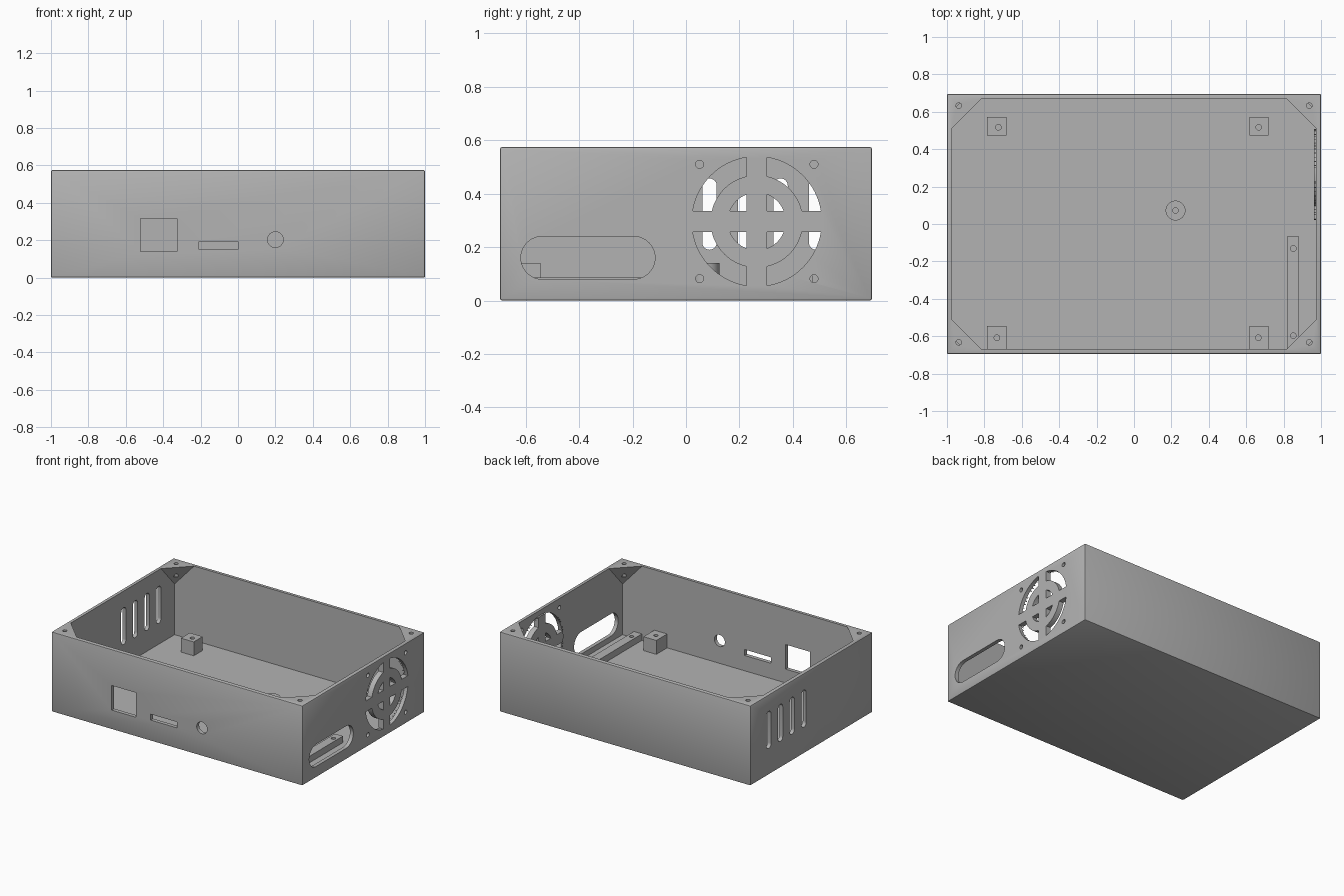
import bpy, bmesh
from math import sin, cos, pi, asin
from mathutils import Vector

if "Cube" in bpy.data.objects:
    bpy.data.objects.remove(bpy.data.objects["Cube"])

# Overall sizes
HX, HY, H = 1.0, 0.696, 0.575
IX, IY, FLOOR = 0.973, 0.668, 0.04
FAN_Y, FAN_Z, FAN_R, BAR = 0.265, 0.296, 0.243, 0.039

grey = bpy.data.materials.new("plain grey")
grey.use_nodes = True
colour = (0.45, 0.45, 0.45, 1)
grey.diffuse_color = colour
grey.node_tree.nodes["Principled BSDF"].inputs["Base Color"].default_value = colour


def prism(bm, pts, axis, a, b):
    """Extrude a 2D outline along an axis from a to b."""
    def place(u, v, t):
        return {"x": (t, u, v), "y": (u, t, v), "z": (u, v, t)}[axis]
    low = [bm.verts.new(place(u, v, a)) for u, v in pts]
    high = [bm.verts.new(place(u, v, b)) for u, v in pts]
    n = len(pts)
    faces = [bm.faces.new(low), bm.faces.new(high)]
    for i in range(n):
        j = (i + 1) % n
        faces.append(bm.faces.new((low[i], low[j], high[j], high[i])))
    bmesh.ops.recalc_face_normals(bm, faces=faces)


def rect(u0, u1, v0, v1):
    return [(u0, v0), (u1, v0), (u1, v1), (u0, v1)]


def arc(u, v, r, a0, a1, n):
    return [(u + r * cos(a0 + (a1 - a0) * i / n), v + r * sin(a0 + (a1 - a0) * i / n))
            for i in range(n + 1)]


def circle(u, v, r, n=32):
    return arc(u, v, r, 0, 2 * pi, n)[:-1]


def make(name, bm):
    mesh = bpy.data.meshes.new(name)
    bm.to_mesh(mesh)
    bm.free()
    mesh.materials.append(grey)
    ob = bpy.data.objects.new(name, mesh)
    bpy.context.collection.objects.link(ob)
    return ob


def boolean(ob, tool, operation):
    bpy.context.view_layer.objects.active = ob
    mod = ob.modifiers.new("boolean", "BOOLEAN")
    mod.operation, mod.solver, mod.object = operation, "EXACT", tool
    bpy.ops.object.modifier_apply(modifier=mod.name)


# Outer shell with softened edges
bm = bmesh.new()
prism(bm, rect(-HX, HX, -HY, HY), "z", 0, H)
bmesh.ops.bevel(bm, geom=bm.edges[:], offset=0.008, segments=2, profile=0.5, affect="EDGES")
case = make("case", bm)

# Cavity: its cut upper corners leave tapered screw gussets
bm = bmesh.new()
leg, drop, over = 0.155, 0.17, 0.03
top_leg = leg * (drop + over) / drop
for sx in (-1, 1):
    for sy in (-1, 1):
        for z in (FLOOR, H - drop):
            bm.verts.new((sx * IX, sy * IY, z))
        bm.verts.new((sx * (IX - top_leg), sy * IY, H + over))
        bm.verts.new((sx * IX, sy * (IY - top_leg), H + over))
bmesh.ops.convex_hull(bm, input=bm.verts[:])
cavity = make("cavity_cutter", bm)

# Raised fan grille pad inside the right wall
bm = bmesh.new()
prism(bm, circle(FAN_Y, FAN_Z, FAN_R, 64), "x", IX - 0.011, HX - 0.01)
pad = make("grille_pad", bm)

# All holes through walls, gussets and posts
bm = bmesh.new()
wall = (IX - 0.05, HX + 0.05)
for sy in (-1, 1):
    for sz in (-1, 1):
        def sector(outer, inner):
            a = asin(BAR / outer)
            pts = arc(0, 0, outer, a, pi / 2 - a, 16)
            if inner:
                b = asin(BAR / inner)
                pts += arc(0, 0, inner, pi / 2 - b, b, 16)
            else:
                pts.append((BAR, BAR))
            return [(FAN_Y + sy * u, FAN_Z + sz * v) for u, v in pts]
        prism(bm, sector(FAN_R, 0.173), "x", *wall)
        prism(bm, sector(0.108, None), "x", *wall)
        prism(bm, circle(FAN_Y + sy * 0.214, FAN_Z + sz * 0.214, 0.015, 20), "x", *wall)
        # Lid screw holes in the corner gussets
        prism(bm, circle(sy * 0.937, sz * 0.633, 0.015, 20), "z", H - 0.1, H + 0.05)

# Cable slot in the right wall
prism(bm, arc(-0.196, 0.16, 0.08, -pi / 2, pi / 2, 20)
      + arc(-0.538, 0.16, 0.08, pi / 2, 1.5 * pi, 20), "x", *wall)

# Vent slots in the left wall
for i in range(4):
    y, r = 0.088 + 0.133 * i, 0.027
    prism(bm, arc(y, 0.457 - r, r, 0, pi, 12) + arc(y, 0.19 + r, r, pi, 2 * pi, 12),
          "x", -HX - 0.05, -IX + 0.05)

# Front connector openings
front = (-HY - 0.05, -IY + 0.005)
prism(bm, rect(-0.52, -0.325, 0.139, 0.316), "y", *front)
prism(bm, rect(-0.208, 0.0, 0.15, 0.193), "y", *front)
prism(bm, circle(0.2, 0.203, 0.042), "y", *front)

# Screw holes in posts and rail
for x, y in ((-0.725, 0.517), (0.667, 0.517), (-0.733, -0.608), (0.665, -0.608),
             (0.222, 0.072), (0.852, -0.131), (0.852, -0.597)):
    prism(bm, circle(x, y, 0.015, 20), "z", FLOOR + 0.01, 0.2)
holes = make("hole_cutter", bm)

boolean(case, cavity, "DIFFERENCE")
boolean(case, pad, "UNION")
boolean(case, holes, "DIFFERENCE")


# Standoffs and rail on the floor
def standoff(name, outline, top):
    bm = bmesh.new()
    prism(bm, outline, "z", FLOOR - 0.01, top)
    boolean(make(name, bm), holes, "DIFFERENCE")


for side, x in (("right", -0.734), ("left", 0.669)):
    standoff("back_%s_post" % side, rect(x - 0.051, x + 0.051, 0.472, 0.573), 0.14)
    standoff("front_%s_post" % side, rect(x - 0.051, x + 0.051, -IY - 0.005, -0.545), 0.14)
standoff("round_post", circle(0.222, 0.072, 0.053), 0.14)
standoff("side_rail", rect(0.819, 0.883, -IY - 0.005, -0.067), 0.087)

for tool in (cavity, pad, holes):
    bpy.data.objects.remove(tool)

# Smooth the curved walls, keep corners sharp
bpy.ops.object.select_all(action="DESELECT")
for ob in bpy.context.scene.objects:
    if ob.type == "MESH":
        ob.select_set(True)
        bpy.context.view_layer.objects.active = ob
bpy.ops.object.shade_smooth_by_angle(angle=0.5)
